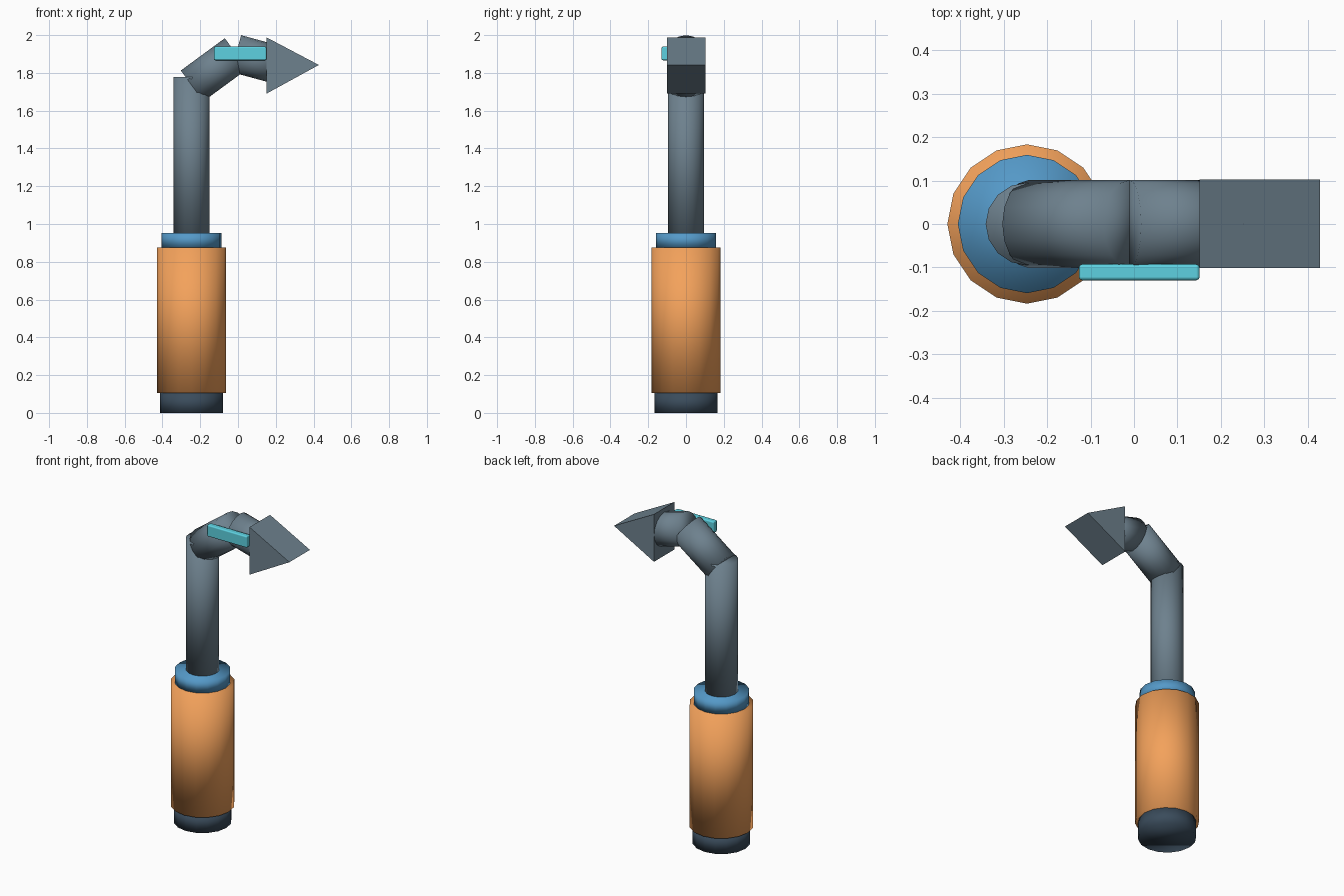
import bpy, bmesh, math
from mathutils import Vector

if "Cube" in bpy.data.objects:
    bpy.data.objects.remove(bpy.data.objects["Cube"])

AXIS_X = -0.246


def material(name, rgb):
    m = bpy.data.materials.new(name)
    m.diffuse_color = (*rgb, 1.0)
    m.use_nodes = True
    m.node_tree.nodes["Principled BSDF"].inputs["Base Color"].default_value = m.diffuse_color
    return m


SLATE = material("slate", (0.155, 0.220, 0.270))
DARK = material("dark_slate", (0.042, 0.071, 0.105))
ORANGE = material("orange", (0.90, 0.36, 0.105))
BLUE = material("blue", (0.09, 0.32, 0.58))
CYAN = material("cyan", (0.11, 0.64, 0.75))


def rod(name, start, end, radius, mat, sides=16):
    """Fully smooth-shaded cylinder running from start to end."""
    a, b = Vector(start), Vector(end)
    bpy.ops.mesh.primitive_cylinder_add(vertices=sides, radius=radius,
                                        depth=(b - a).length, location=(a + b) / 2)
    ob = bpy.context.object
    ob.name = name
    # tilt in the XZ plane only, so the facets stay aligned
    ob.rotation_euler.y = math.atan2(b.x - a.x, b.z - a.z)
    ob.data.materials.append(mat)
    bpy.ops.object.shade_smooth()
    return ob


# Handle: stacked upright cylinders
for name, z0, z1, r, mat in (
    ("base_cap", 0.0, 0.107, 0.166, DARK),
    ("grip", 0.105, 0.875, 0.183, ORANGE),
    ("collar", 0.875, 0.952, 0.159, BLUE),
    ("shaft", 0.93, 1.777, 0.095, SLATE),
):
    rod(name, (AXIS_X, 0, z0), (AXIS_X, 0, z1), r, mat)

# Bent neck
elbow = (-0.01, 0, 1.902)
rod("lower_neck", (-0.243, 0, 1.731), elbow, 0.101, SLATE)
rod("upper_neck", elbow, (0.225, 0, 1.838), 0.101, SLATE)

# Wedge head: triangle profile extruded across y
bm = bmesh.new()
profile = [(0.151, 1.988), (0.151, 1.690), (0.428, 1.842)]
face = bm.faces.new([bm.verts.new((x, -0.101, z)) for x, z in profile])
ext = bmesh.ops.extrude_face_region(bm, geom=[face])
bmesh.ops.translate(bm, vec=(0, 0.203, 0),
                    verts=[g for g in ext["geom"] if isinstance(g, bmesh.types.BMVert)])
bmesh.ops.recalc_face_normals(bm, faces=bm.faces)
mesh = bpy.data.meshes.new("wedge_head")
bm.to_mesh(mesh)
bm.free()
head = bpy.data.objects.new("wedge_head", mesh)
mesh.materials.append(SLATE)
bpy.context.collection.objects.link(head)

# Side bar: rounded strip on the front of the neck
bpy.ops.mesh.primitive_cube_add(size=1, location=(0.012, -0.111, 1.903))
bar = bpy.context.object
bar.name = "side_bar"
bar.scale = (0.278, 0.037, 0.073)
bpy.ops.object.transform_apply(location=False, rotation=False, scale=True)
bar.data.materials.append(CYAN)
bevel = bar.modifiers.new("rounded_edges", "BEVEL")
bevel.width = 0.008
bevel.segments = 2
bevel.harden_normals = True
bpy.ops.object.shade_smooth()
